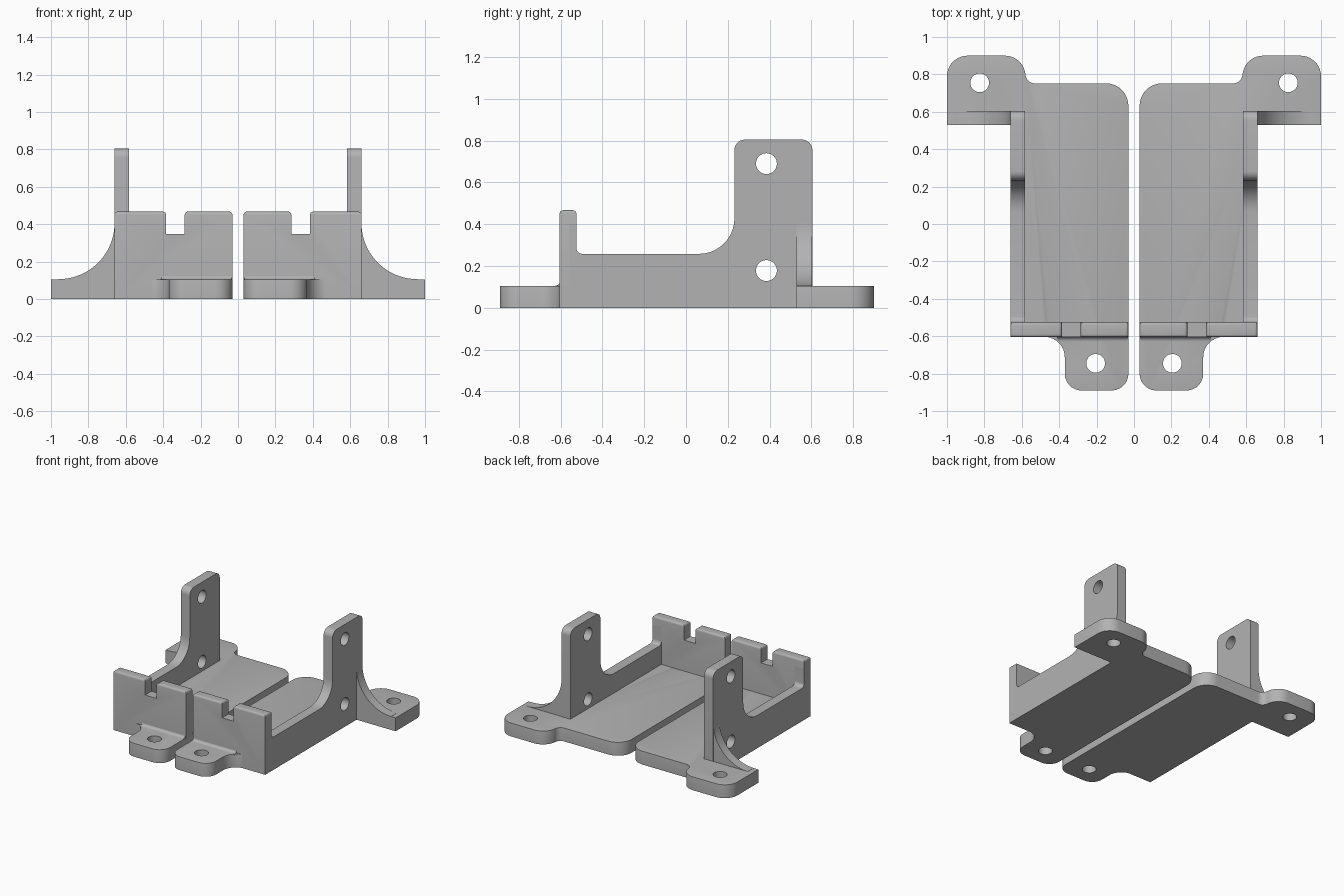
import bpy, bmesh, math
from mathutils import Vector, Matrix

if "Cube" in bpy.data.objects:
    bpy.data.objects.remove(bpy.data.objects["Cube"])

grey = bpy.data.materials.new("plain_grey")
grey.diffuse_color = (0.45, 0.45, 0.45, 1)
grey.use_nodes = True
grey.node_tree.nodes["Principled BSDF"].inputs["Base Color"].default_value = grey.diffuse_color

PLANES = {"XY": lambda a, b, h: (a, b, h),
          "XZ": lambda a, b, h: (a, h, b),
          "YZ": lambda a, b, h: (h, a, b)}


def rounded(corners, steps=10):
    """Outline from right-angled corners (a, b, radius); radius 0 stays sharp."""
    pts = []
    n = len(corners)
    for i, (a, b, r) in enumerate(corners):
        p = Vector((a, b))
        if r == 0:
            pts.append(p)
            continue
        u = (Vector(corners[i - 1][:2]) - p).normalized()
        v = (Vector(corners[(i + 1) % n][:2]) - p).normalized()
        c = p + (u + v) * r
        for k in range(steps + 1):
            t = math.pi / 2 * k / steps
            pts.append(c - v * r * math.cos(t) - u * r * math.sin(t))
    return pts


def prism(name, outline, plane, lo, hi, bevel=0, rule=None):
    """Extrude an outline; bevel the edges whose two end points meet the rule."""
    bm = bmesh.new()
    put = PLANES[plane]
    rings = [[bm.verts.new(put(p[0], p[1], h)) for p in outline] for h in (lo, hi)]
    n = len(outline)
    bm.faces.new(rings[0])
    bm.faces.new(rings[1])
    for i in range(n):
        j = (i + 1) % n
        bm.faces.new((rings[0][i], rings[0][j], rings[1][j], rings[1][i]))
    bmesh.ops.recalc_face_normals(bm, faces=bm.faces)
    if bevel:
        edges = [e for e in bm.edges if rule(e.verts[0].co, e.verts[1].co)]
        bmesh.ops.bevel(bm, geom=edges, offset=bevel, segments=4, profile=0.5,
                        affect='EDGES', clamp_overlap=True)
    me = bpy.data.meshes.new(name)
    bm.to_mesh(me)
    bm.free()
    me.materials.append(grey)
    ob = bpy.data.objects.new(name, me)
    bpy.context.collection.objects.link(ob)
    return ob


cutters = []


def drill(ob, a, b, plane, lo, hi, r=0.05):
    """Cut a round hole through a part."""
    ring = [(a + r * math.cos(t * math.tau / 40), b + r * math.sin(t * math.tau / 40))
            for t in range(40)]
    cutter = prism("hole_cutter", ring, plane, lo, hi)
    cutter.hide_render = True
    cutters.append(cutter)
    m = ob.modifiers.new("hole", 'BOOLEAN')
    m.operation = 'DIFFERENCE'
    m.solver = 'EXACT'
    m.object = cutter


T = 0.105  # floor and tab thickness

# floor plate with front and rear screw tabs
floor_outline = rounded([
    (0.03, -0.89, 0.09), (0.37, -0.89, 0.09), (0.37, -0.603, 0.11),
    (0.66, -0.603, 0), (0.66, 0.53, 0), (1.0, 0.53, 0), (1.0, 0.9, 0.11),
    (0.58, 0.9, 0.11), (0.58, 0.752, 0.05), (0.03, 0.752, 0.12)])


def floor_edge(p, q):
    top = min(p.z, q.z) > T - 0.001
    under_wall = abs(p.x - 0.66) < 0.001 or abs(q.x - 0.66) < 0.001
    return top and not under_wall


floor = prism("floor_plate", floor_outline, "XY", 0, T, 0.02, floor_edge)
drill(floor, 0.825, 0.755, "XY", -0.1, 0.3)
drill(floor, 0.205, -0.745, "XY", -0.1, 0.3)

# side wall with tall drilled upright
side_outline = rounded([
    (-0.56, T, 0), (0.605, T, 0), (0.605, 0.805, 0.05), (0.232, 0.805, 0.05),
    (0.232, 0.258, 0.17), (-0.525, 0.258, 0.03), (-0.525, 0.4, 0), (-0.56, 0.4, 0)])
side = prism("side_wall", side_outline, "YZ", 0.582, 0.66)
for z in (0.69, 0.178):
    drill(side, 0.385, z, "YZ", 0.5, 0.75)

# notched front wall
front_outline = [(0.03, 0), (0.66, 0), (0.66, 0.467), (0.385, 0.467), (0.385, 0.348),
                 (0.285, 0.348), (0.285, 0.467), (0.03, 0.467)]
front = prism("front_wall", front_outline, "XZ", -0.605, -0.525, 0.016,
              lambda p, q: min(p.z, q.z) > 0.46)

# small fillet where the front tab meets the wall
fillet_outline = rounded([(-0.603, 0.13, 0), (-0.603, T, 0.025), (-0.63, T, 0),
                          (-0.63, T - 0.01, 0), (-0.6, T - 0.01, 0), (-0.6, 0.13, 0)], 5)
fillet = prism("tab_fillet", fillet_outline, "YZ", 0.035, 0.41)

# curved gusset bracing the upright on the rear tab
gusset_outline = [(0.655, T - 0.02), (0.98, T - 0.02)]
gusset_outline += [(0.96 - 0.3 * math.sin(t * math.pi / 48),
                    0.406 - 0.3 * math.cos(t * math.pi / 48)) for t in range(25)]
gusset_outline += [(0.655, 0.406)]
gusset = prism("upright_gusset", gusset_outline, "XZ", 0.53, 0.603)

# mirror every part, apply the modifiers, then smooth the rounded areas
parts = [floor, side, front, fillet, gusset]
for ob in parts:
    m = ob.modifiers.new("mirror", 'MIRROR')
    m.use_mirror_merge = False
bpy.ops.object.select_all(action='DESELECT')
for ob in parts:
    ob.select_set(True)
bpy.context.view_layer.objects.active = floor
bpy.ops.object.convert(target='MESH')
bpy.ops.object.shade_smooth_by_angle(angle=math.radians(30))
for c in cutters:
    bpy.data.objects.remove(c, do_unlink=True)
